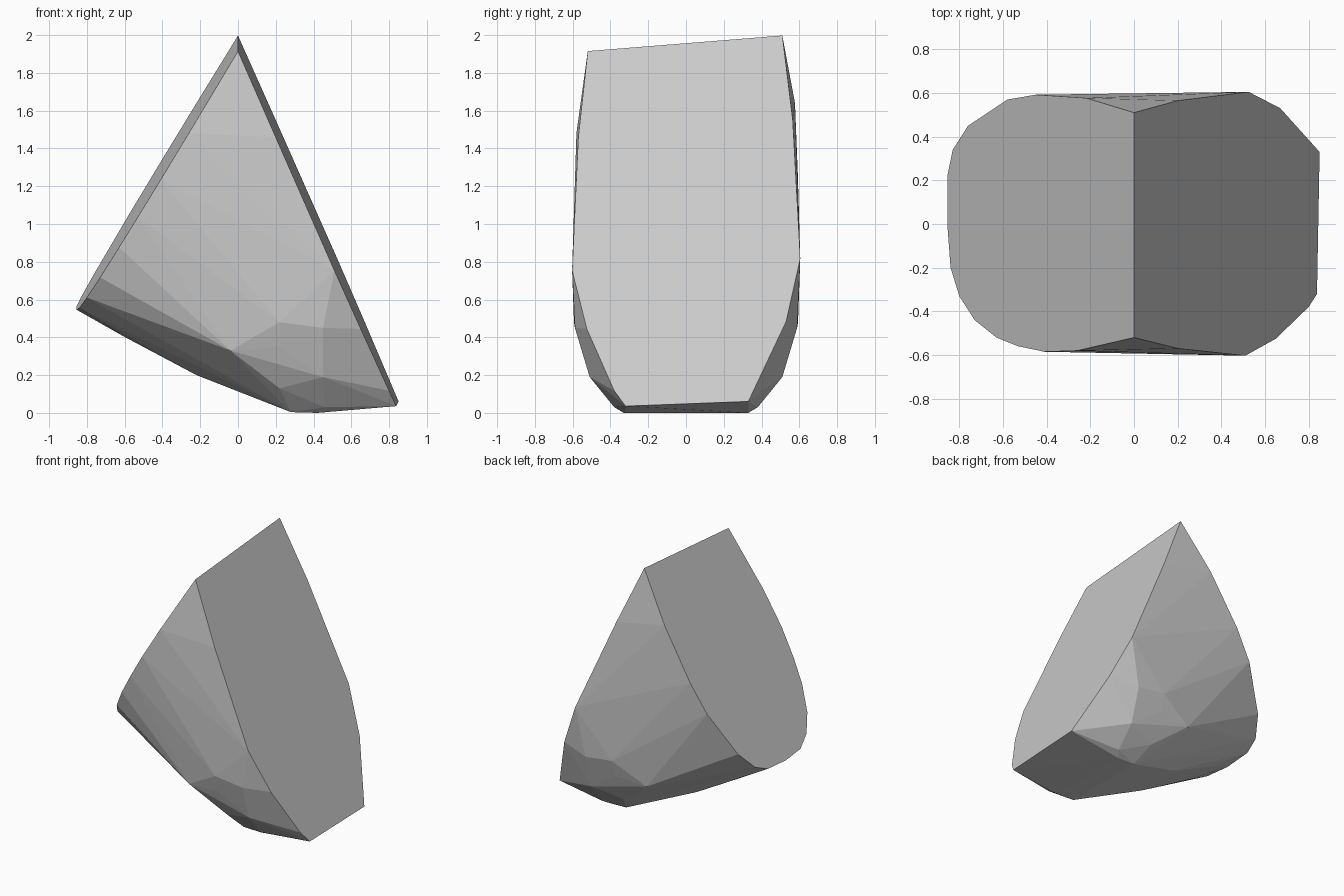
import bpy, bmesh, math

if "Cube" in bpy.data.objects:
    bpy.data.objects.remove(bpy.data.objects["Cube"])

# Outlines (x, y) of the two big cut planes, ridge corner to ridge corner
left_outline = [(0, .51), (-.22, .577), (-.45, .592), (-.58, .57), (-.76, .45), (-.83, .34),
                (-.855, .22), (-.855, 0), (-.84, -.2), (-.80, -.33), (-.73, -.44),
                (-.63, -.52), (-.53, -.56), (-.41, -.585), (-.26, -.58), (0, -.52)]
right_outline = [(0, .51), (.2, .565), (.525, .605), (.67, .53), (.85, .33),
                 (.838, -.32), (.80, -.38), (.65, -.525), (.51, -.603), (.2, -.57), (0, -.52)]

# Height of each plane above a point, sharing a slightly tilted ridge
points = [(x, y, 1.957 + 1.65 * x + .08 * y) for x, y in left_outline]
points += [(x, y, 1.957 - 2.262 * x + .08 * y) for x, y in right_outline]

# Rounded belly, similar on both sides
belly = [(.45, .588, .45), (.22, .593, .48), (.22, .555, .35), (-.04, .54, .33),
         (.45, .51, .19), (.22, .45, .13), (.46, .38, .03), (.28, .33, .004),
         (.42, .33, 0), (-.22, .18, .2), (-.6, .12, .402)]
points += [(x, s * y, z) for x, y, z in belly for s in (-1, 1)]

# Stone body as a faceted hull
bm = bmesh.new()
for p in points:
    bm.verts.new(p)
hull = bmesh.ops.convex_hull(bm, input=bm.verts[:])
loose = [v for v in bm.verts if not v.link_faces]
bmesh.ops.delete(bm, geom=loose, context='VERTS')
bmesh.ops.dissolve_limit(bm, angle_limit=math.radians(0.5), verts=bm.verts[:], edges=bm.edges[:])
bmesh.ops.recalc_face_normals(bm, faces=bm.faces[:])

mesh = bpy.data.meshes.new("wedge_stone")
bm.to_mesh(mesh)
bm.free()
stone = bpy.data.objects.new("wedge_stone", mesh)
bpy.context.collection.objects.link(stone)

grey = bpy.data.materials.new("light_grey")
grey.diffuse_color = (.6, .6, .6, 1)
grey.use_nodes = True
grey.node_tree.nodes["Principled BSDF"].inputs["Base Color"].default_value = grey.diffuse_color
mesh.materials.append(grey)
